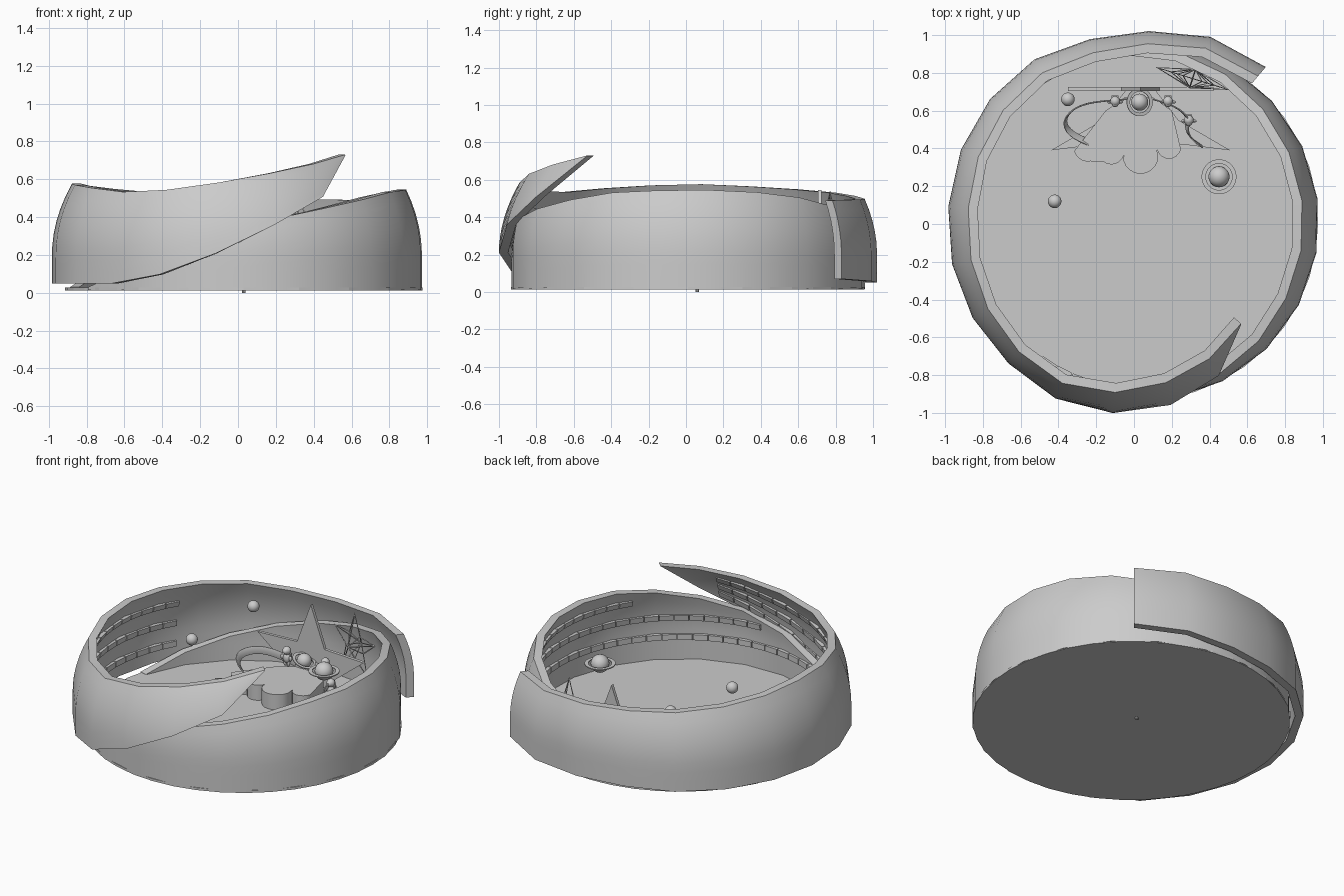
import bpy, bmesh, math
from mathutils import Vector, Matrix

if "Cube" in bpy.data.objects:
    bpy.data.objects.remove(bpy.data.objects["Cube"])

def interp(tab, x):
    for (a, va), (b, vb) in zip(tab, tab[1:]):
        if x <= b:
            return va + (vb - va) * max(0, (x - a) / (b - a))
    return tab[-1][1]

def finish(name, bm, smooth=None):
    bmesh.ops.recalc_face_normals(bm, faces=bm.faces)
    me = bpy.data.meshes.new(name)
    bm.to_mesh(me)
    bm.free()
    ob = bpy.data.objects.new(name, me)
    bpy.context.collection.objects.link(ob)
    if smooth:
        bpy.ops.object.select_all(action='DESELECT')
        ob.select_set(True)
        bpy.context.view_layer.objects.active = ob
        bpy.ops.object.shade_smooth_by_angle(angle=math.radians(smooth))
    return ob

def loft(bm, rings):
    # closed cross-sections skinned into a capped solid
    vs = [[bm.verts.new(p) for p in r] for r in rings]
    n = len(vs[0])
    for a, b in zip(vs, vs[1:]):
        for i in range(n):
            bm.faces.new((a[i], a[(i + 1) % n], b[(i + 1) % n], b[i]))
    bm.faces.new(vs[0])
    bm.faces.new(vs[-1])

class Wall:
    """Inward-leaning curved band with varying top and bottom heights."""
    def __init__(s, c, base, zb, zt, k):
        s.c, s.base, s.zb, s.zt, s.k = c, base, zb, zt, k

    def pt(s, deg, z, inset):
        r = interp(s.base, deg) - s.k * max(0, z - .2) ** 2 - inset
        t = math.radians(deg)
        return (s.c[0] + r * math.cos(t), s.c[1] + r * math.sin(t), z)

    def span(s, deg):
        return interp(s.zb, deg), interp(s.zt, deg)

    def build(s, name, a, b, n, rows=8, thick=.05):
        bm = bmesh.new()
        rings = []
        for i in range(n + 1):
            d = a + (b - a) * i / n
            lo, hi = s.span(d)
            zs = [lo + (hi - lo) * j / rows for j in range(rows + 1)]
            rings.append([s.pt(d, z, 0) for z in zs] + [s.pt(d, z, thick) for z in reversed(zs)])
        loft(bm, rings)
        return finish(name, bm, 35)

    def rail(s, name, a, b, zfun):
        # strip of short blocks along the inner face
        bm = bmesh.new()
        n = max(1, round((b - a) / 6))
        for i in range(n):
            rings = []
            for d in (a + (b - a) * (i + .03) / n, a + (b - a) * (i + .97) / n):
                z = zfun(d)
                rings.append([s.pt(d, z + dz, ins) for ins, dz in
                              ((.045, -.018), (.045, .018), (.075, .018), (.075, -.018))])
            loft(bm, rings)
        return finish(name, bm)

# outer wall: sweeps round the back and left, lifts to a tip at front right
outer = Wall((0, 0),
             [(50, 1.085), (68, 1.07), (95, 1.0), (123, 1.02), (160, .995), (180, .985), (225, .99),
              (252, 1.02), (270, 1.0), (317, .985)],
             [(50, .07), (80, .05), (230, .05), (240, .07), (255, .14), (272, .28), (285, .39), (302, .53), (317, .727)],
             [(50, .49), (90, .5), (150, .56), (180, .58), (205, .56), (235, .525), (255, .56), (270, .6),
              (288, .65), (317, .73)], .75)
outer.build("outer_wall", 50, 317, 15)

# inner wall: stands on the floor at the right, slopes down at both ends
inner = Wall((.03, .01), [(-180, .95), (180, .95)], [(-180, .016), (180, .016)],
             [(-150, .03), (-130, .12), (-100, .29), (-78, .4), (-52, .475), (-30, .53), (0, .55), (30, .53),
              (50, .49), (70, .42), (90, .35), (110, .27), (145, .12), (165, .03)], .7)
inner.build("inner_wall", -150, 165, 18)

# rails on the inner faces
for i, v in enumerate((.2, .47, .75)):
    outer.rail(f"outer_rail_{i}", 148, 292,
               lambda d, v=v: outer.span(d)[0] + v * (outer.span(d)[1] - outer.span(d)[0]))
for i, (z, a) in enumerate(((.18, -126), (.31, -88), (.44, -35))):
    inner.rail(f"inner_rail_{i}", a, 37, lambda d, z=z: z)

# generic flat prism
def prism(name, pts, depth, mat=Matrix(), smooth=None):
    bm = bmesh.new()
    loft(bm, [[mat @ Vector((x, y, z)) for x, y in pts] for z in (0, depth)])
    return finish(name, bm, smooth)

def circle(r, n):
    return [(r * math.cos(2 * math.pi * i / n), r * math.sin(2 * math.pi * i / n)) for i in range(n)]

def star(r, q=.42):
    return [((r if i % 2 == 0 else r * q) * math.cos(math.pi / 2 + i * math.pi / 5),
             (r if i % 2 == 0 else r * q) * math.sin(math.pi / 2 + i * math.pi / 5)) for i in range(10)]

T = Matrix.Translation
UP = Matrix.Rotation(math.pi / 2, 4, 'X')

# floor and its small centre peg
prism("floor", circle(.945, 40), .015, T((.03, .01, .013)))
prism("centre_peg", circle(.01, 8), .03, T((.03, .06, 0)))

# upright star, clipped at the floor
st = prism("back_star", star(.405), .02, T((.035, .725, .14)) @ UP)
bm = bmesh.new()
bm.from_mesh(st.data)
cut = bmesh.ops.bisect_plane(bm, geom=bm.verts[:] + bm.edges[:] + bm.faces[:], plane_co=(0, 0, .025),
                             plane_no=(0, 0, 1), clear_inner=True)
bm.to_mesh(st.data)
bm.free()

# floor wing under the cloud
half = [(.475, .39), (.2, .55), (.07, .72)]
prism("floor_star", [(x + .035, y) for x, y in half] + [(.035 - x, y) for x, y in reversed(half)]
      + [(-.2, .42), (.27, .42)], .03, T((0, 0, .028)))

# cloud platform with a lobed front edge
lobes = [(-.245, .385, .085), (-.12, .365, .08), (.035, .345, .11), (.185, .39, .075)]
cloud = []
for i, (cx, cy, r) in enumerate(lobes):
    for j in range(9):
        t = math.radians(200 + 17.5 * j)
        cloud.append((cx + r * math.cos(t) * .9, cy + .03 + r * math.sin(t)))
prism("cloud", cloud + [(.2, .6), (.1, .67), (-.05, .67), (-.15, .6)], .1, T((0, 0, .03)), 40)

# balls and ringed planets
def ball(name, p, r, sc=(1, 1, 1)):
    bm = bmesh.new()
    bmesh.ops.create_uvsphere(bm, u_segments=20, v_segments=12, radius=r)
    bmesh.ops.transform(bm, matrix=T(p) @ Matrix.Diagonal((*sc, 1)), verts=bm.verts)
    return finish(name, bm, 60)

def planet(name, p, r, tilt=0):
    ball(name, p, r)
    bm = bmesh.new()
    c = [(1.25 * r, -.003), (1.65 * r, -.003), (1.65 * r, .003), (1.25 * r, .003)]
    m = T(p) @ Matrix.Rotation(tilt, 4, 'Y')
    vs = [[bm.verts.new(m @ Vector((x * math.cos(i * math.pi / 16), x * math.sin(i * math.pi / 16), z)))
           for x, z in c] for i in range(32)]
    for i in range(32):
        for j in range(4):
            a, b = vs[i], vs[(i + 1) % 32]
            bm.faces.new((a[j], a[(j + 1) % 4], b[(j + 1) % 4], b[j]))
    finish(name + "_ring", bm, 40)

ball("floating_ball_back", (-.35, .66, .45), .036)
ball("floating_ball_left", (-.42, .12, .42), .036)
planet("ringed_planet", (.45, .25, .395), .056)
planet("stage_planet", (.03, .645, .2), .045, .4)

# small suited figures on the stage
def figure(name, x, y, z):
    ball(name + "_body", (x, y, z + .05), .024, (1, .8, 1.3))
    ball(name + "_head", (x, y, z + .1), .026)
    ball(name + "_visor", (x, y - .012, z + .1), .019)
    prism(name + "_pack", [(-.018, 0), (.018, 0), (.018, .02), (-.018, .02)], .05, T((x, y + .01, z + .025)))
    for s in (-1, 1):
        ball(name + "_leg", (x + s * .012, y, z + .018), .01, (1, 1, 2))
        ball(name + "_arm", (x + s * .03, y - .005, z + .055), .008, (1.4, 1, 2))

figure("figure_left", -.1, .65, .13)
figure("figure_right", .18, .65, .13)
figure("figure_front", .29, .55, .06)

# curling ribbons beside the stage
def ribbon(name, pts):
    cu = bpy.data.curves.new(name, 'CURVE')
    cu.dimensions = '3D'
    cu.extrude, cu.bevel_depth, cu.bevel_resolution = .022, .004, 1
    sp = cu.splines.new('NURBS')
    sp.points.add(len(pts) - 1)
    for p, q in zip(sp.points, pts):
        p.co = (*q, 1)
    sp.use_endpoint_u, sp.order_u, sp.resolution_u = True, 4, 6
    bpy.context.collection.objects.link(bpy.data.objects.new(name, cu))

ribbon("ribbon_left", [(-.04, .66, .16), (-.2, .65, .2), (-.36, .63, .2), (-.4, .48, .15), (-.2, .42, .1)])
ribbon("ribbon_right", [(.1, .66, .18), (.22, .63, .18), (.33, .55, .16), (.25, .48, .12), (.36, .41, .08)])

# wire-frame star behind the stage
bm = bmesh.new()
m = T((.31, .77, .33)) @ Matrix.Rotation(-.3, 4, 'Z') @ UP
rim = [bm.verts.new(m @ Vector((x, y, 0))) for x, y in star(.21)]
for z in (-.05, .05):
    c = bm.verts.new(m @ Vector((0, 0, z)))
    for i in range(10):
        bm.faces.new((c, rim[i], rim[(i + 1) % 10]))
ws = finish("wire_star", bm)
w = ws.modifiers.new("wire", 'WIREFRAME')
w.thickness = .008
